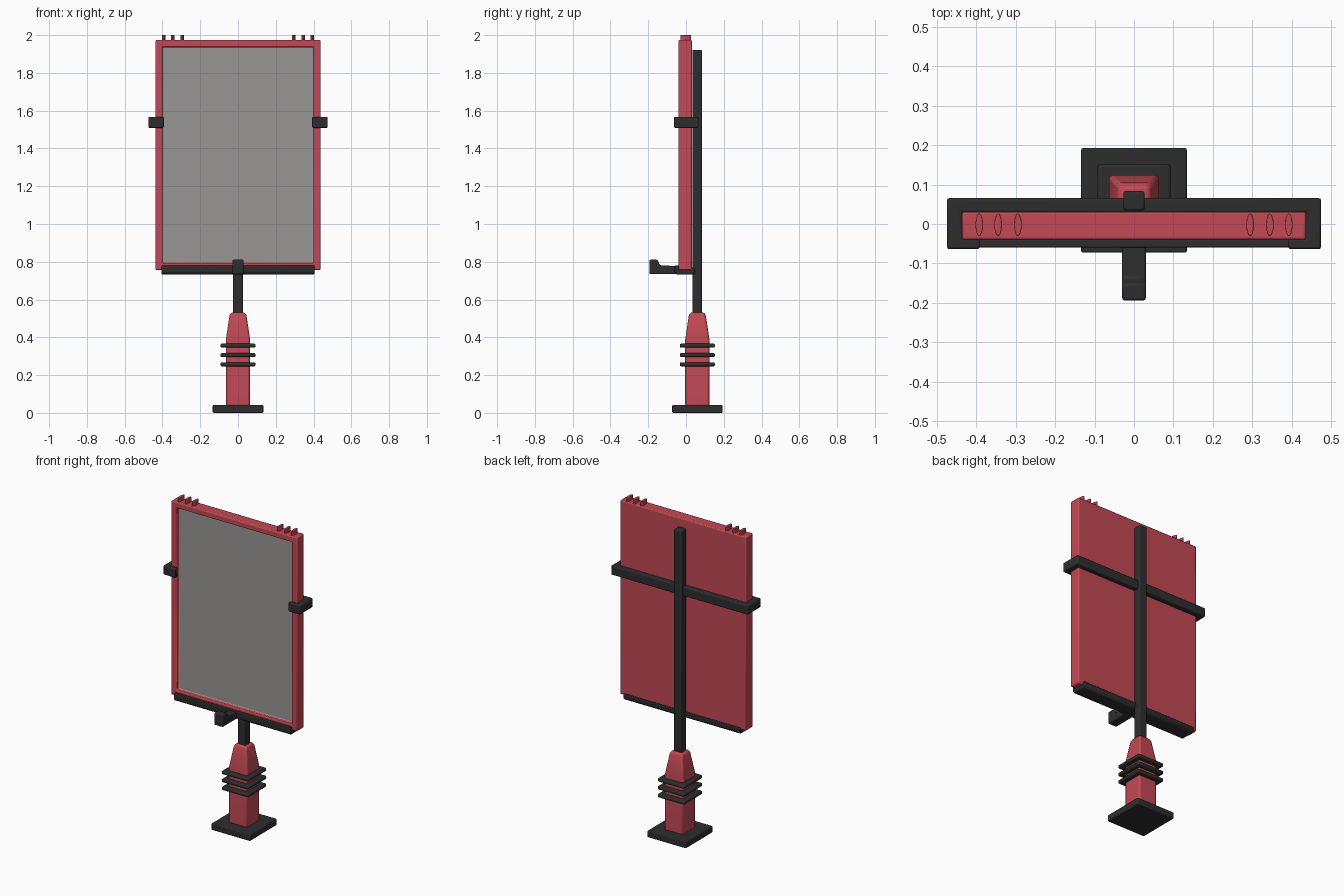
import bpy
import bmesh
from math import radians, cos, sin, tau

cube = bpy.data.objects.get("Cube")
if cube:
    bpy.data.objects.remove(cube, do_unlink=True)


def material(name, color):
    m = bpy.data.materials.new(name)
    m.use_nodes = True
    m.diffuse_color = (*color, 1)
    bsdf = m.node_tree.nodes["Principled BSDF"]
    bsdf.inputs["Base Color"].default_value = (*color, 1)
    bsdf.inputs["Roughness"].default_value = 0.6
    return m


RED = material("red", (0.54, 0.066, 0.088))
BLACK = material("black", (0.027, 0.027, 0.027))
GREY = material("screen grey", (0.32, 0.31, 0.305))


def finish(name, bm, mats, bevel=0.0, segments=2):
    mesh = bpy.data.meshes.new(name)
    bmesh.ops.recalc_face_normals(bm, faces=bm.faces)
    bm.to_mesh(mesh)
    bm.free()
    ob = bpy.data.objects.new(name, mesh)
    bpy.context.collection.objects.link(ob)
    for m in mats:
        mesh.materials.append(m)
    if bevel:
        mod = ob.modifiers.new("Bevel", "BEVEL")
        mod.width = bevel
        mod.segments = segments
        mod.limit_method = "ANGLE"
        mod.angle_limit = radians(30)
    bpy.ops.object.select_all(action="DESELECT")
    ob.select_set(True)
    bpy.context.view_layer.objects.active = ob
    bpy.ops.object.shade_smooth_by_angle(angle=radians(50))
    return ob


def fit(verts, lo, hi):
    for v in verts:
        for i in range(3):
            v.co[i] = lo[i] + (v.co[i] + 0.5) * (hi[i] - lo[i])


def box(name, lo, hi, mat, bevel=0.005):
    bm = bmesh.new()
    fit(bmesh.ops.create_cube(bm, size=1)["verts"], lo, hi)
    return finish(name, bm, [mat], bevel)


def extruded(name, profile, axis, lo, hi, mat, bevel=0.004):
    """Extrude a closed profile along x (0) or z (2)."""
    bm = bmesh.new()
    place = (lambda a, b, c: (c, a, b)) if axis == 0 else (lambda a, b, c: (a, b, c))
    face = bm.faces.new([bm.verts.new(place(a, b, lo)) for a, b in profile])
    new = bmesh.ops.extrude_face_region(bm, geom=[face])["geom"]
    for v in new:
        if isinstance(v, bmesh.types.BMVert):
            v.co[axis] = hi
    return finish(name, bm, [mat], bevel)


POST_Y = 0.06

# Base plate
box("base_plate", (-0.134, POST_Y - 0.133, 0.0), (0.134, POST_Y + 0.133, 0.042), BLACK, 0.005)

# Tapered square column
bm = bmesh.new()
rings = []
for z, r in ((0.035, 0.064), (0.39, 0.064), (0.515, 0.045), (0.532, 0.037)):
    rings.append([bm.verts.new((sx * r, POST_Y + sy * r, z))
                  for sx, sy in ((-1, -1), (1, -1), (1, 1), (-1, 1))])
for a, b in zip(rings, rings[1:]):
    for i in range(4):
        j = (i + 1) % 4
        bm.faces.new((a[i], a[j], b[j], b[i]))
bm.faces.new(rings[0])
bm.faces.new(rings[-1])
finish("column", bm, [RED], 0.01)

# Square fins around the column
for i, z in enumerate((0.257, 0.306, 0.356)):
    box(f"column_fin_{i + 1}", (-0.093, POST_Y - 0.093, z - 0.011),
        (0.093, POST_Y + 0.093, z + 0.011), BLACK, 0.008)

# Pole running up the back
box("pole", (-0.027, 0.034, 0.50), (0.027, 0.084, 1.922), BLACK, 0.006)

# Panel with a raised frame around a deep-set screen
bm = bmesh.new()
fit(bmesh.ops.create_cube(bm, size=1)["verts"], (-0.437, -0.040, 0.757), (0.437, 0.031, 1.974))
front = min(bm.faces, key=lambda f: f.calc_center_median().y)
bmesh.ops.inset_region(bm, faces=[front], thickness=0.052)
inner = bmesh.ops.extrude_face_region(bm, geom=[front])["geom"]
bmesh.ops.delete(bm, geom=[front], context="FACES_ONLY")
for part in inner:
    if isinstance(part, bmesh.types.BMVert):
        part.co.y += 0.023
    elif isinstance(part, bmesh.types.BMFace):
        part.material_index = 1
finish("panel_and_screen", bm, [RED, GREY], 0.006)

# Oval pins standing on the top edge
for side, label in ((-1, "right"), (1, "left")):
    for i, x in enumerate((0.295, 0.345, 0.393)):
        oval = [(side * x + 0.0095 * cos(tau * k / 16), -0.002 + 0.029 * sin(tau * k / 16))
                for k in range(16)]
        extruded(f"{label}_pin_{i + 1}", oval, 2, 1.96, 2.0, RED, 0.003)

# Bracket wrapping the panel from behind, hooked over both sides
half = [(0.475, 0.066), (0.475, -0.064), (0.392, -0.064),
        (0.392, -0.038), (0.437, -0.038), (0.437, 0.030)]
bracket = half + [(-x, y) for x, y in reversed(half)]
extruded("clamp_bracket", bracket, 2, 1.509, 1.567, BLACK, 0.006)

# Bottom rail cradling the panel
trough = [(-0.060, 0.745), (-0.050, 0.733), (0.034, 0.733), (0.045, 0.745),
          (0.045, 0.770), (0.030, 0.770), (0.030, 0.757), (-0.039, 0.757),
          (-0.039, 0.780), (-0.060, 0.780)]
extruded("bottom_rail", trough, 0, -0.405, 0.405, BLACK, 0.004)

# Forward arm with an upturned hook
hook = [(0.05, 0.734), (-0.194, 0.734), (-0.194, 0.811), (-0.152, 0.811),
        (-0.138, 0.782), (-0.039, 0.776), (-0.039, 0.755), (0.05, 0.755)]
extruded("support_hook", hook, 0, -0.030, 0.030, BLACK, 0.006)
